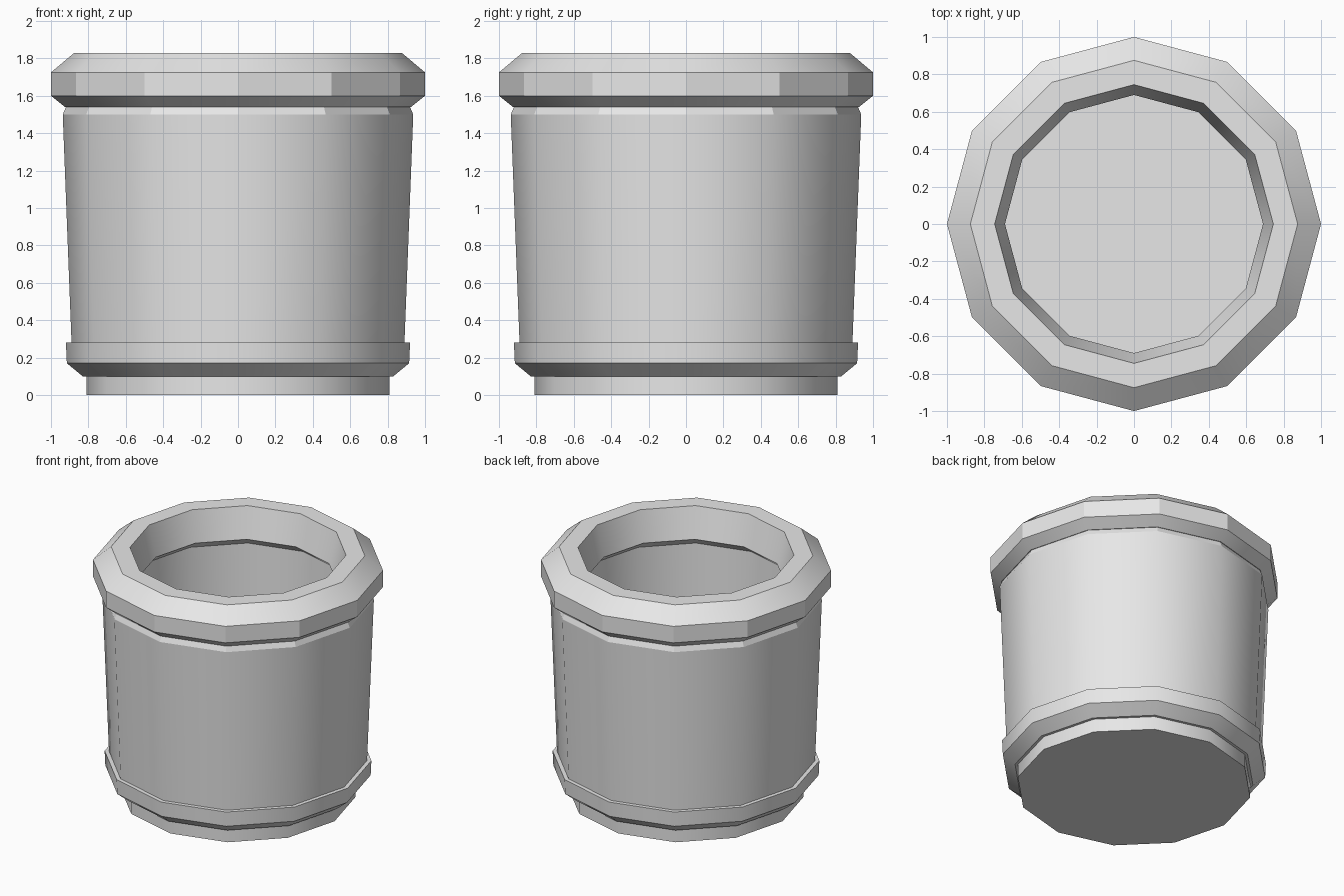
import bpy
import bmesh
from math import cos, sin, tau

cube = bpy.data.objects.get("Cube")
if cube:
    bpy.data.objects.remove(cube, do_unlink=True)

SIDES = 12

grey = bpy.data.materials.new("plain grey")
grey.use_nodes = True
grey.diffuse_color = (0.8, 0.8, 0.8, 1)
grey.node_tree.nodes["Principled BSDF"].inputs["Base Color"].default_value = (0.8, 0.8, 0.8, 1)


def lathe(name, profile, flat_rows=()):
    """Turn a (radius, height) profile into a twelve-sided part; radius 0 ends make caps."""
    bm = bmesh.new()
    rings = []
    for radius, z in profile:
        if radius == 0:
            continue
        rings.append([bm.verts.new((radius * cos(tau * i / SIDES),
                                    radius * sin(tau * i / SIDES), z))
                      for i in range(SIDES)])
    for row, (low, high) in enumerate(zip(rings, rings[1:])):
        for i in range(SIDES):
            j = (i + 1) % SIDES
            face = bm.faces.new((low[i], low[j], high[j], high[i]))
            face.smooth = row not in flat_rows
    if profile[0][0] == 0:
        bm.faces.new(rings[0][::-1])
    if profile[-1][0] == 0:
        bm.faces.new(rings[-1])
    # keep the turned edges crisp while the sides round off
    for ring in rings:
        for i in range(SIDES):
            edge = bm.edges.get((ring[i], ring[(i + 1) % SIDES]))
            if edge:
                edge.smooth = False
    mesh = bpy.data.meshes.new(name)
    bm.to_mesh(mesh)
    bm.free()
    mesh.materials.append(grey)
    obj = bpy.data.objects.new(name, mesh)
    bpy.context.collection.objects.link(obj)
    return obj


# Foot with a closed underside
lathe("foot", [(0, 0), (0.81, 0), (0.81, 0.10)])

# Raised band around the base
lathe("base_band", [(0.81, 0.10), (0.83, 0.10), (0.915, 0.17),
                    (0.92, 0.28), (0.88, 0.28)])

# Tapered outer wall with a small chamfer beneath the rim
lathe("outer_wall", [(0.89, 0.28), (0.937, 1.50), (0.92, 1.54)], flat_rows=(1,))

# Thick rim with an overhanging inner lip
lathe("rim", [(0.91, 1.54), (0.925, 1.54), (1.0, 1.60), (1.0, 1.725),
              (0.875, 1.83), (0.745, 1.83), (0.69, 1.60), (0.78, 1.53)],
      flat_rows=(2,))

# Hollow inside with its floor
lathe("inner_wall", [(0.78, 1.53), (0.74, 0.17), (0, 0.17)])
